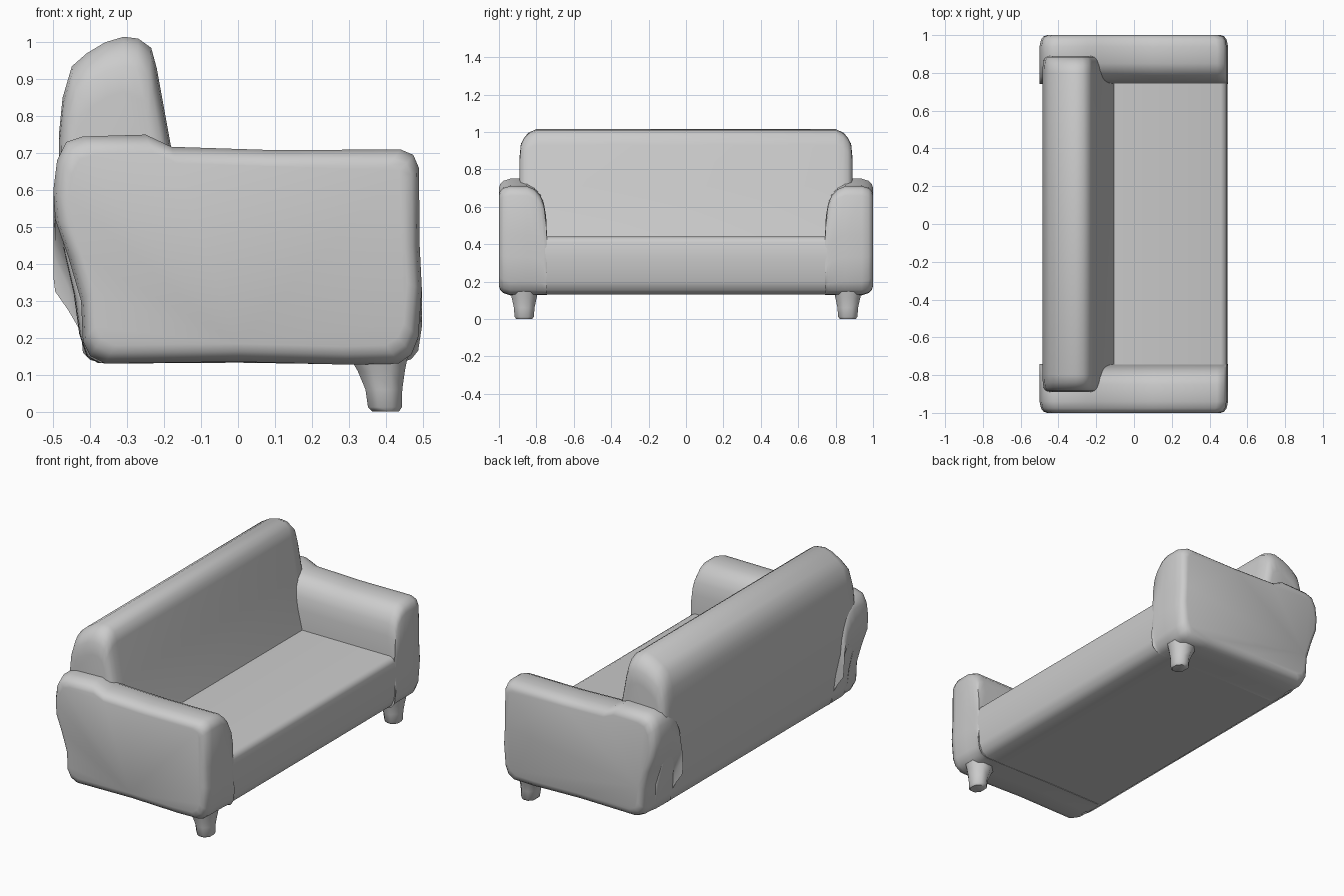
import bpy, bmesh, math

if "Cube" in bpy.data.objects:
    bpy.data.objects.remove(bpy.data.objects["Cube"])


def loft(name, rings, mirror=False, caps=True, closed=True):
    """Skin a list of equally long point rings; optionally mirror across y."""
    bm = bmesh.new()
    rows = [[bm.verts.new(p) for p in ring] for ring in rings]
    n = len(rows[0])
    for a, b in zip(rows, rows[1:]):
        for i in range(n if closed else n - 1):
            j = (i + 1) % n
            bm.faces.new((a[i], a[j], b[j], b[i]))
    if caps:
        bm.faces.new(rows[0])
        bm.faces.new(rows[-1])
    bmesh.ops.recalc_face_normals(bm, faces=bm.faces)
    mesh = bpy.data.meshes.new(name)
    bm.to_mesh(mesh)
    bm.free()
    obj = bpy.data.objects.new(name, mesh)
    bpy.context.collection.objects.link(obj)
    if mirror:
        mod = obj.modifiers.new("Mirror", 'MIRROR')
        mod.use_axis = (False, True, False)
    bpy.ops.object.select_all(action='DESELECT')
    obj.select_set(True)
    bpy.context.view_layer.objects.active = obj
    bpy.ops.object.shade_smooth_by_angle(angle=math.radians(50))
    return obj


def section(profile, y, cx, cz, sx, sz):
    """Place an x-z profile at y, scaled around (cx, cz)."""
    return [(cx + (x - cx) * sx, y, cz + (z - cz) * sz) for x, z in profile]


# Arms: side outline lofted across y, rounded outside, rolled over inside
arm_outline = [(-0.36, 0.13), (-0.40, 0.15), (-0.42, 0.19), (-0.425, 0.30),
               (-0.46, 0.42), (-0.495, 0.52), (-0.50, 0.60), (-0.49, 0.68),
               (-0.465, 0.73), (-0.42, 0.745), (-0.25, 0.75), (-0.18, 0.717),
               (0.10, 0.708), (0.44, 0.71), (0.475, 0.695), (0.49, 0.66),
               (0.492, 0.45), (0.498, 0.33), (0.488, 0.20), (0.47, 0.155),
               (0.435, 0.13), (0.30, 0.127), (0.0, 0.135)]
rings = [section(arm_outline, y, 0, 0.44, sx, sz) for y, sx, sz in
         [(1.0, 0.92, 0.84), (0.993, 0.96, 0.91), (0.975, 0.985, 0.965),
          (0.94, 1, 1)]]
rings += [section(arm_outline, y, 0, 0.13, 1, s) for y, s in
          [(0.85, 1), (0.81, 0.97), (0.78, 0.915), (0.76, 0.84),
           (0.748, 0.72), (0.742, 0.50)]]
loft("arms", rings, mirror=True)

# Seat: front, top and underside shell running between the arms
seat_outline = [(-0.38, 0.132), (0.0, 0.135), (0.30, 0.13), (0.435, 0.132),
                (0.47, 0.155), (0.488, 0.20), (0.495, 0.33), (0.49, 0.41),
                (0.482, 0.43), (0.46, 0.44), (-0.16, 0.44)]
loft("seat", [section(seat_outline, y, 0, 0, 1, 1) for y in (-0.85, 0.85)],
     caps=False, closed=False)

# Back: leaning cushion profile with softened ends
back_outline = [(-0.38, 0.132), (-0.41, 0.15), (-0.43, 0.21), (-0.445, 0.32),
                (-0.475, 0.45), (-0.485, 0.60), (-0.485, 0.75), (-0.475, 0.85),
                (-0.45, 0.935), (-0.41, 0.97), (-0.36, 1.0), (-0.31, 1.015),
                (-0.27, 1.01), (-0.235, 0.985), (-0.22, 0.93), (-0.18, 0.71),
                (-0.105, 0.435), (-0.16, 0.40)]
ends = [(0.89, 0.80, 0.83), (0.883, 0.90, 0.91), (0.865, 0.96, 0.95),
        (0.84, 0.985, 0.98), (0.80, 1, 1)]
stations = ends + [(-y, sx, sz) for y, sx, sz in reversed(ends)]
loft("back", [section(back_outline, y, -0.33, 0.132, sx, sz)
              for y, sx, sz in stations])

# Front legs: stubby, flared towards the frame
leg_rings = []
for z, x, rx, ry in [(0.0, 0.40, 0.036, 0.042), (0.012, 0.398, 0.046, 0.052),
                     (0.06, 0.395, 0.05, 0.055), (0.11, 0.388, 0.064, 0.066),
                     (0.15, 0.38, 0.08, 0.075)]:
    ring = []
    for i in range(8):
        a = math.pi / 8 + i * math.pi / 4
        ring.append((x + rx * math.cos(a) * 1.08, 0.865 + ry * math.sin(a) * 1.08, z))
    leg_rings.append(ring)
loft("front_legs", leg_rings, mirror=True)
